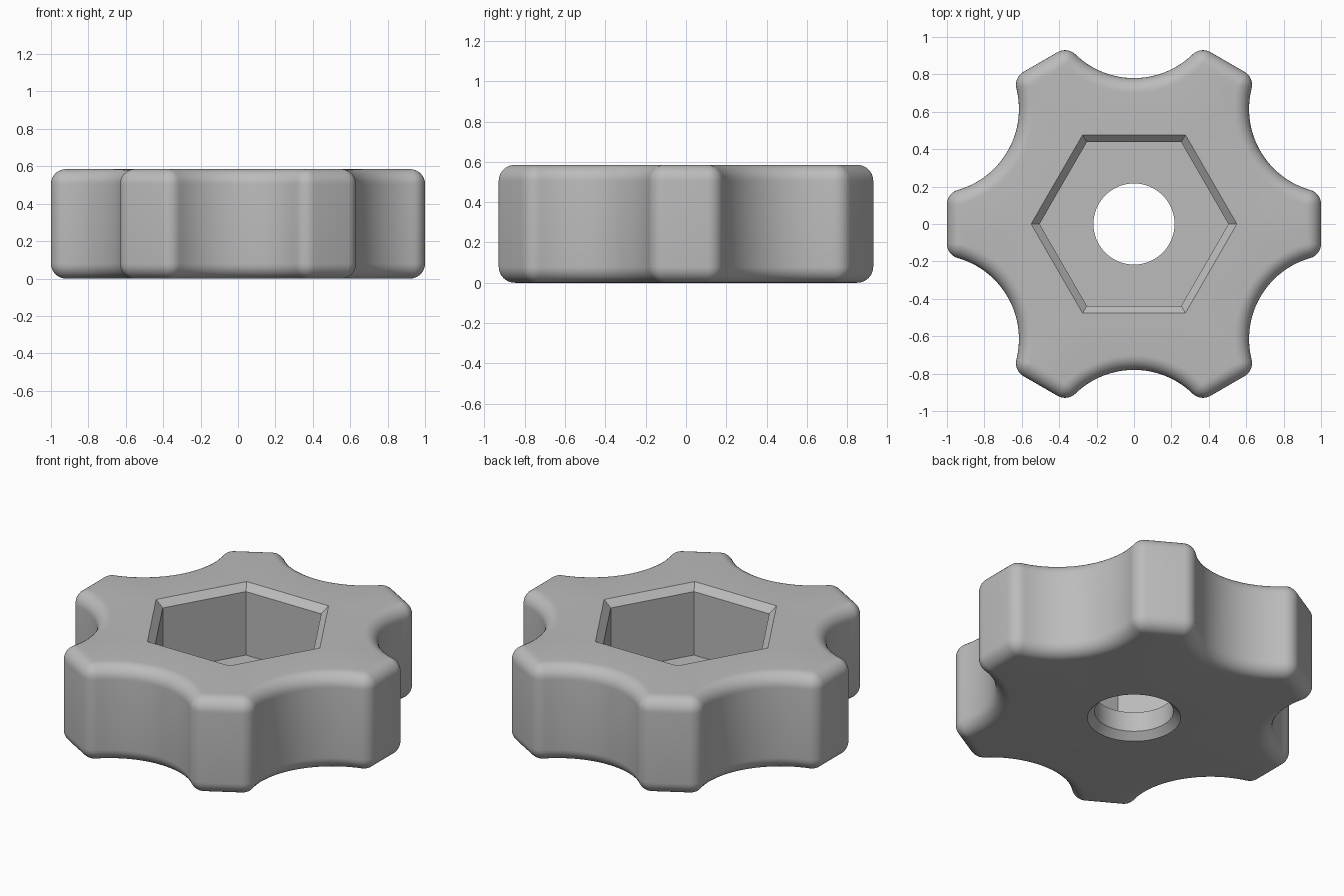
import bpy
import bmesh
from math import sin, cos, pi, radians, sqrt, atan2
from mathutils import Vector, Matrix

if "Cube" in bpy.data.objects:
    bpy.data.objects.remove(bpy.data.objects["Cube"])

LOBES = 6
HEIGHT = 0.585
ROUND = 0.08          # radius of lobe corners and of the rim
SCALLOP_R = 0.45
SCALLOP_DIST = 1.23   # from the axis to each scallop centre
FLOOR = 0.16          # height of the pocket floor
HOLE_R = 0.217
CHAMFER = 0.04


def direction(angle):
    return Vector((cos(angle), sin(angle)))


def arc(centre, radius, start, end, steps, sign=1):
    """Points on an arc, each paired with its outward surface normal."""
    angles = [start + (end - start) * i / steps for i in range(steps + 1)]
    return [(centre + direction(a) * radius * sign, direction(a)) for a in angles]


def knob_outline():
    """One lobe corner, scallop and next lobe corner, repeated around the axis."""
    half = pi / LOBES
    scallop = direction(half) * SCALLOP_DIST
    dx = scallop.x - (1 - ROUND)
    dy = sqrt((SCALLOP_R + ROUND) ** 2 - dx ** 2)
    corner = Vector((1 - ROUND, scallop.y - dy))
    turn = atan2(dy, dx)
    next_corner = Matrix.Rotation(2 * half, 2) @ Vector((corner.x, -corner.y))
    sector = arc(corner, ROUND, 0, turn, 8)
    sector += arc(scallop, SCALLOP_R, turn, 2 * half - turn, 28, -1)[1:-1]
    sector += arc(next_corner, ROUND, 2 * half - turn, 2 * half, 8)
    outline = []
    for k in range(LOBES):
        rot = Matrix.Rotation(2 * half * k, 2)
        outline += [(rot @ p, rot @ n) for p, n in sector]
    return outline


def polygon(radius, sides):
    return [direction(2 * pi * i / sides) * radius for i in range(sides)]


def loft(bm, rings):
    """Join a list of (points, height) rings into an open wall."""
    loops = [[bm.verts.new((p.x, p.y, z)) for p in pts] for pts, z in rings]
    for low, high in zip(loops, loops[1:]):
        n = len(low)
        for i in range(n):
            j = (i + 1) % n
            bm.faces.new((low[i], low[j], high[j], high[i]))


bm = bmesh.new()

# Scalloped outer wall with rounded rims
outline = knob_outline()
steps = 8
rim = [(ROUND * (1 - sin(t)), ROUND * (1 - cos(t)))
       for t in (pi / 2 * i / steps for i in range(steps + 1))]
profile = rim[::-1]
profile = [(inset, z) for z, inset in [(b, a) for a, b in rim]]
profile += [(inset, HEIGHT - z) for inset, z in profile[::-1]]
loft(bm, [([p - n * inset for p, n in outline], z) for inset, z in profile])

# Hexagonal pocket with a chamfered mouth
mouth, pocket = polygon(0.55, 6), polygon(0.505, 6)
loft(bm, [(mouth, HEIGHT), (pocket, HEIGHT - CHAMFER), (pocket, FLOOR)])

# Round through hole, chamfered underneath
bore = polygon(HOLE_R, 64)
loft(bm, [(polygon(HOLE_R + CHAMFER, 64), 0), (bore, CHAMFER), (bore, FLOOR)])

bmesh.ops.remove_doubles(bm, verts=bm.verts, dist=0.0001)
for face in bm.faces:
    face.smooth = True

# Flat faces: underside, pocket floor and top
for level in (0, FLOOR, HEIGHT):
    rims = [e for e in bm.edges if e.is_boundary
            and all(abs(v.co.z - level) < 0.001 for v in e.verts)]
    bmesh.ops.triangle_fill(bm, use_beauty=True, edges=rims, normal=(0, 0, 1))
bmesh.ops.recalc_face_normals(bm, faces=bm.faces)
for face in bm.faces:
    if abs(face.normal.z) > 0.999:
        face.smooth = False

mesh = bpy.data.meshes.new("knob_body")
bm.to_mesh(mesh)
bm.free()
mesh.set_sharp_from_angle(angle=radians(30))

# Single grey material
grey = bpy.data.materials.new("plain_grey")
grey.use_nodes = True
colour = (0.5, 0.5, 0.5, 1)
grey.diffuse_color = colour
grey.node_tree.nodes["Principled BSDF"].inputs["Base Color"].default_value = colour
mesh.materials.append(grey)

knob = bpy.data.objects.new("knob_body", mesh)
bpy.context.collection.objects.link(knob)
